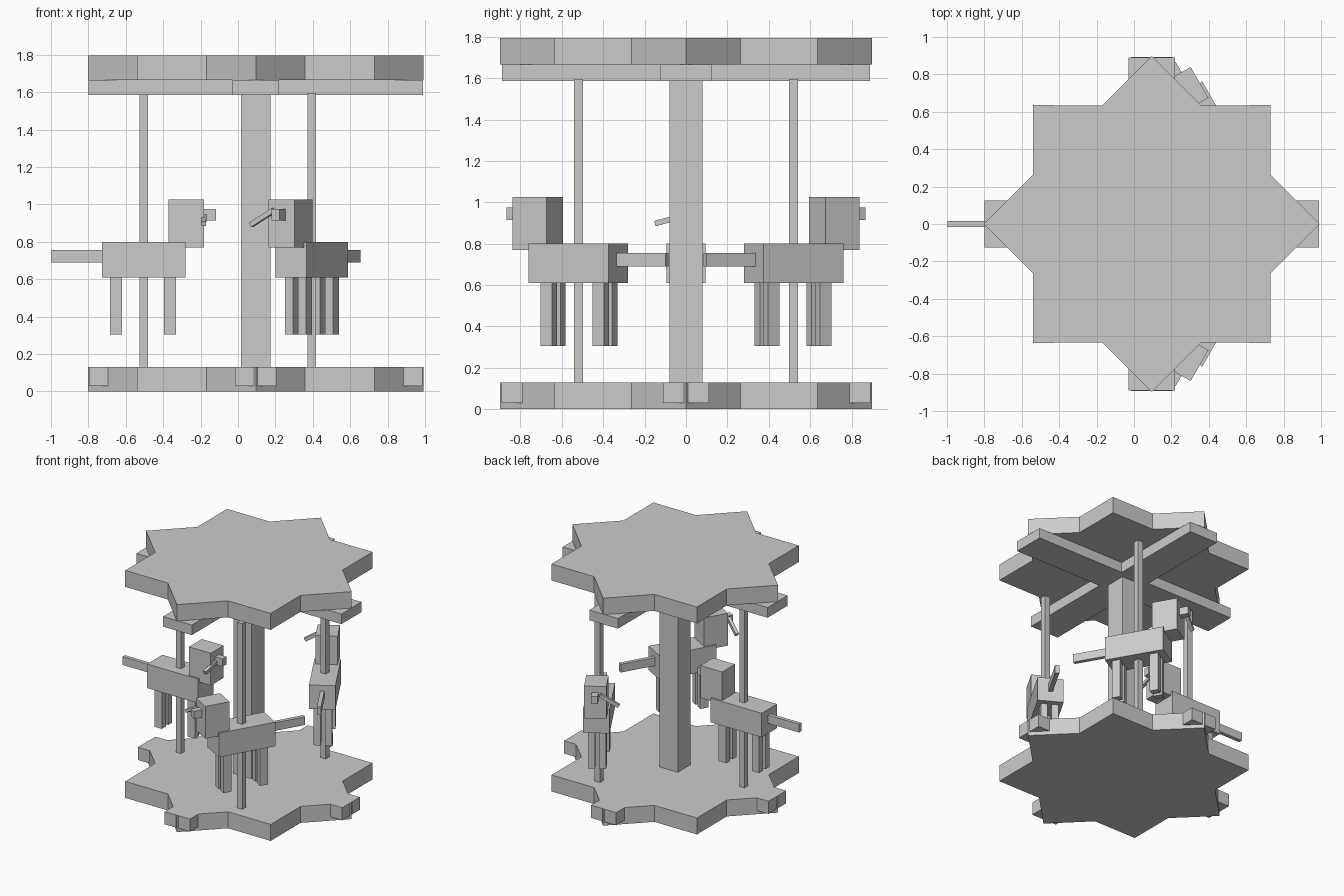
import bpy, bmesh, math
from mathutils import Matrix, Vector

if "Cube" in bpy.data.objects:
    bpy.data.objects.remove(bpy.data.objects["Cube"])

grey = bpy.data.materials.new("plain_grey")
grey.use_nodes = True
grey.diffuse_color = (0.6, 0.6, 0.6, 1)
grey.node_tree.nodes["Principled BSDF"].inputs["Base Color"].default_value = (0.6, 0.6, 0.6, 1)

AXIS = 0.095  # x of the carousel's centre line
HUB = Matrix.Translation((AXIS, 0, 0))


def finish(name, bm, matrix):
    """Bake the transform, fix normals and add the object."""
    bm.transform(matrix)
    bmesh.ops.recalc_face_normals(bm, faces=bm.faces)
    mesh = bpy.data.meshes.new(name)
    bm.to_mesh(mesh)
    bm.free()
    mesh.materials.append(grey)
    obj = bpy.data.objects.new(name, mesh)
    bpy.context.collection.objects.link(obj)
    return obj


def box(name, low, high, matrix=HUB):
    low, high = Vector(low), Vector(high)
    bm = bmesh.new()
    bmesh.ops.create_cube(bm, size=1)
    place = Matrix.Translation((low + high) / 2) @ Matrix.Diagonal((*(high - low), 1))
    return finish(name, bm, matrix @ place)


def bar(name, start, end, thick):
    """Square bar between two points."""
    start, end = Vector(start), Vector(end)
    turn = (end - start).to_track_quat('X', 'Z').to_matrix().to_4x4()
    length = (end - start).length
    return box(name, (0, -thick / 2, -thick / 2), (length, thick / 2, thick / 2),
               Matrix.Translation(start) @ turn)


def star(name, bottom, top):
    """Eight-pointed slab."""
    bm = bmesh.new()
    ring = []
    for i in range(16):
        radius = 0.687 if i % 2 else 0.898
        angle = i * math.pi / 8
        ring.append(bm.verts.new((radius * math.cos(angle), radius * math.sin(angle), bottom)))
    face = bm.faces.new(ring)
    out = bmesh.ops.extrude_face_region(bm, geom=[face])
    moved = [v for v in out["geom"] if isinstance(v, bmesh.types.BMVert)]
    bmesh.ops.translate(bm, verts=moved, vec=(0, 0, top - bottom))
    return finish(name, bm, HUB)


# Platform, roof, centre post and roof beams
star("platform", 0, 0.13)
star("roof", 1.665, 1.795)
box("centre_post", (-0.08, -0.08, 0.13), (0.08, 0.08, 1.6))
box("roof_beam_across", (-0.895, -0.125, 1.585), (0.895, 0.125, 1.665))
box("roof_beam_deep", (-0.125, -0.89, 1.585), (0.125, 0.89, 1.665))

# Pairs of small blocks at the four main points of the platform
for arm in range(4):
    spin = HUB @ Matrix.Rotation(arm * math.pi / 2, 4, 'Z')
    for side in (-1, 1):
        y = side * 0.06
        box(f"edge_block_{arm}_{side}", (0.79, y - 0.05, 0.03), (0.892, y + 0.05, 0.13), spin)


def horse(tag, place_angle, facing):
    x = AXIS + 0.6 * math.cos(math.radians(place_angle))
    y = 0.6 * math.sin(math.radians(place_angle))
    spot = Matrix.Translation((x, y, 0))
    box(f"{tag}_pole", (-0.0225, -0.0225, 0.13), (0.0225, 0.0225, 1.595), spot)
    m = spot @ Matrix.Rotation(math.radians(facing), 4, 'Z')
    box(f"{tag}_body", (-0.222, -0.095, 0.61), (0.224, 0.095, 0.8), m)
    box(f"{tag}_head", (0.133, -0.08, 0.77), (0.323, 0.08, 1.025), m)
    box(f"{tag}_muzzle", (0.32, -0.024, 0.915), (0.388, 0.024, 0.975), m)
    box(f"{tag}_tail", (-0.493, -0.015, 0.69), (-0.222, 0.015, 0.755), m)
    for lx in (-0.147, 0.142):
        for ly in (-0.04, 0.04):
            box(f"{tag}_leg", (lx - 0.032, ly - 0.025, 0.305), (lx + 0.032, ly + 0.025, 0.61), m)


# Three horses with a slanted bit bar on each muzzle
horse("right_horse", 180, 0)
horse("front_horse", 300, 240)
horse("back_horse", 60, 120)
bar("right_horse_bit", (-0.18, 0.0, 0.938), (-0.185, -0.15, 0.897), 0.026)
for tag, s in (("front", 1), ("back", -1)):
    bar(f"{tag}_horse_bit", (0.19, -0.8 * s, 0.968), (0.07, -0.735 * s, 0.89), 0.026)
